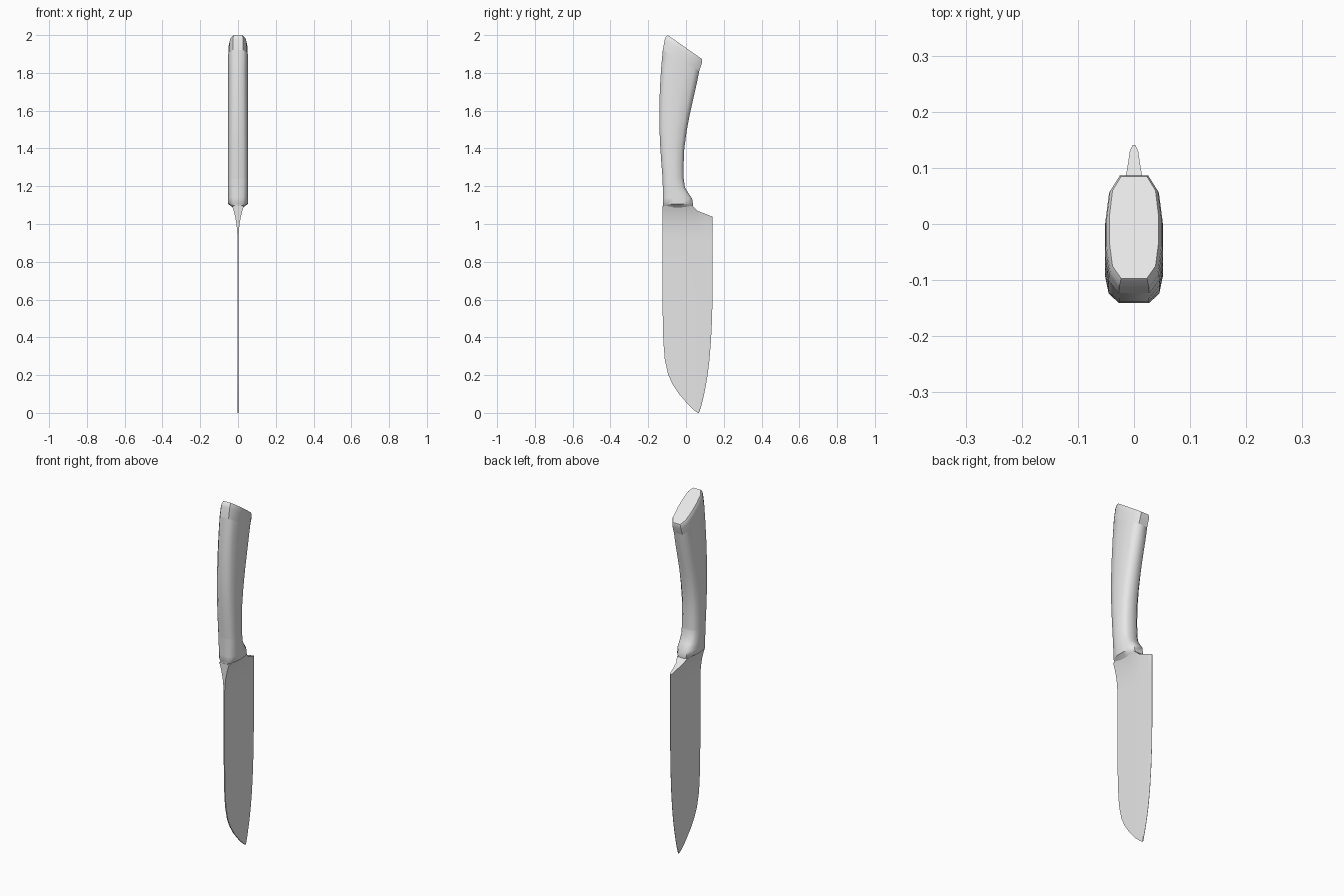
import bpy
import bmesh
import math

cube = bpy.data.objects.get("Cube")
if cube:
    bpy.data.objects.remove(cube, do_unlink=True)

# One plain grey for every part
grey = bpy.data.materials.new("plain_grey")
grey.use_nodes = True
grey.diffuse_color = (0.8, 0.8, 0.8, 1)
grey.node_tree.nodes["Principled BSDF"].inputs["Base Color"].default_value = (0.8, 0.8, 0.8, 1)


def loft(name, rings, angle):
    """Skin rings of half-section points (x, y, z), mirrored across x = 0."""
    bm = bmesh.new()
    loops = []
    for ring in rings:
        pts = ring + [(-x, y, z) for x, y, z in reversed(ring)]
        loops.append([bm.verts.new(p) for p in pts])
    n = len(loops[0])
    for low, high in zip(loops, loops[1:]):
        for i in range(n):
            j = (i + 1) % n
            bm.faces.new((low[i], low[j], high[j], high[i]))
    for end in (loops[0], loops[-1]):
        for i in range(n // 2 - 1):
            bm.faces.new((end[i], end[i + 1], end[n - 2 - i], end[n - 1 - i]))
    bmesh.ops.remove_doubles(bm, verts=bm.verts, dist=0.00005)
    bmesh.ops.recalc_face_normals(bm, faces=bm.faces)
    mesh = bpy.data.meshes.new(name)
    bm.to_mesh(mesh)
    bm.free()
    mesh.materials.append(grey)
    obj = bpy.data.objects.new(name, mesh)
    bpy.context.collection.objects.link(obj)
    bpy.ops.object.select_all(action='DESELECT')
    obj.select_set(True)
    bpy.context.view_layer.objects.active = obj
    bpy.ops.object.shade_smooth_by_angle(angle=math.radians(angle))
    return obj


# Chamfered grip section: (fraction of half width, fraction from spine to belly)
GRIP = [(.52, 0), (.87, .12), (1, .36), (1, .6), (.87, .86), (.52, 1)]


def grip_ring(y0, z0, y1, z1, half):
    return [(fx * half, y0 + (y1 - y0) * v, z0 + (z1 - z0) * v) for fx, v in GRIP]


# Grip stations: spine y, spine z, belly y, belly z, half width
joint_low = (-.124, 1.238, -.012, 1.238, .052)
joint_high = (-.123, 1.92, .070, 1.81, .052)
handle = [joint_low,
          (-.131, 1.33, -.013, 1.31, .052),
          (-.137, 1.42, -.009, 1.40, .052),
          (-.141, 1.52, .003, 1.49, .052),
          (-.141, 1.62, .020, 1.58, .052),
          (-.138, 1.72, .040, 1.67, .052),
          (-.132, 1.82, .056, 1.74, .052),
          joint_high]
loft("handle", [grip_ring(*s) for s in handle], 60)

# Butt cap with a slanted, slightly eased end
butt = [joint_high,
        (-.113, 1.975, .083, 1.848, .051),
        (-.108, 1.99, .086, 1.865, .049),
        (-.097, 2.0, .085, 1.873, .044)]
loft("butt_cap", [grip_ring(*s) for s in butt], 35)

# Bolster swelling toward the heel and pinching in to the blade
bolster = [(-.123, 1.08, .035, 1.08, .022),
           (-.123, 1.093, .036, 1.09, .032),
           (-.123, 1.107, .037, 1.105, .052),
           (-.123, 1.14, .032, 1.135, .052),
           (-.123, 1.17, .012, 1.165, .052),
           (-.123, 1.20, -.006, 1.195, .052),
           joint_low]
loft("bolster", [grip_ring(*s) for s in bolster], 50)

# Blade: flat sides, ground edge, flared root and sloping heel
STATIONS = [0, .15, .3, .45, .6, .7, .8, .9, .955, 1]


def blade_ring(y0, y1, level):
    ring = []
    for v in STATIONS:
        y = y0 + (y1 - y0) * v
        past = max(0, y - .035)
        z = min(level, 1.08 - .39 * past) if past else level
        half = .003 + .03 * max(0, (z - .9) / .2) ** 2.5
        half *= 1 - 5.6 * past
        if v == 1:
            half *= .4
        ring.append((half, y, z))
    return ring


outline = [(.062, .068, 0), (.045, .073, .012), (.015, .082, .04),
           (-.037, .096, .1), (-.07, .106, .15), (-.094, .114, .2),
           (-.112, .124, .28), (-.120, .132, .38), (-.123, .138, .5),
           (-.124, .141, .65)]
outline += [(-.124, .141, z) for z in (.9, .94, .98, 1.01, 1.035, 1.06, 1.08, 1.095)]
loft("blade", [blade_ring(*s) for s in outline], 30)
